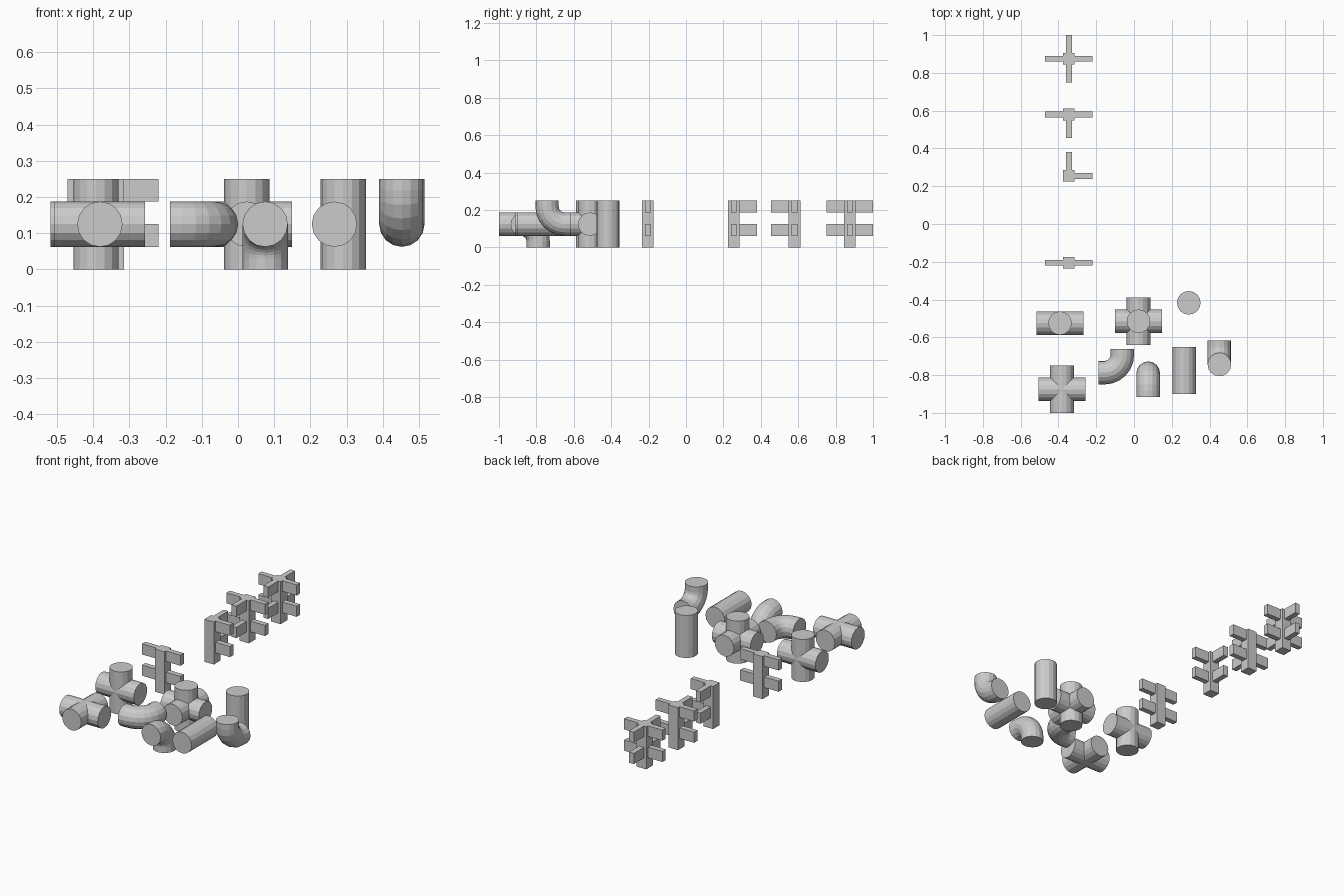
import bpy, bmesh
from math import sin, cos, pi
from mathutils import Vector

if "Cube" in bpy.data.objects:
    bpy.data.objects.remove(bpy.data.objects["Cube"])

H = 0.125        # half of one module
R = 0.0625       # pipe radius
N = 16           # pipe sides
BEND = 0.094     # elbow centreline radius
AX = {'x': Vector((1, 0, 0)), 'y': Vector((0, 1, 0)), 'z': Vector((0, 0, 1))}


def direction(code):
    return AX[code[1]] * (1 if code[0] == '+' else -1)


def finish(bm, name, x, y, z=H):
    bmesh.ops.remove_doubles(bm, verts=bm.verts, dist=1e-5)
    bmesh.ops.recalc_face_normals(bm, faces=bm.faces)
    mesh = bpy.data.meshes.new(name)
    bm.to_mesh(mesh)
    bm.free()
    ob = bpy.data.objects.new(name, mesh)
    ob.location = (x, y, z)
    bpy.context.collection.objects.link(ob)


def skin(bm, rings, cap_start=True):
    vs = [[bm.verts.new(p) for p in ring] for ring in rings]
    for a, b in zip(vs, vs[1:]):
        for i in range(N):
            j = (i + 1) % N
            bm.faces.new((a[i], a[j], b[j], b[i]))
    if cap_start:
        bm.faces.new(vs[0])
    bm.faces.new(vs[-1])


# Pipes running through along one or more axes, mitred where they cross
def pipe(name, axes, x, y):
    bm = bmesh.new()
    if len(axes) == 1:
        d = AX[axes]
        u, v = [AX[k] for k in 'xyz' if k != axes]
        circle = [R * (cos(2*pi*i/N) * u + sin(2*pi*i/N) * v) for i in range(N)]
        skin(bm, [[p - d*H for p in circle], [p + d*H for p in circle]])
    else:
        for k in axes:
            u, v = [AX[o] for o in 'xyz' if o != k]
            circle = [R * (cos(2*pi*i/N) * u + sin(2*pi*i/N) * v) for i in range(N)]
            others = [AX[o] for o in axes if o != k]
            for s in (-1, 1):
                d = AX[k] * s
                inner = [p + d * max(abs(p.dot(o)) for o in others) for p in circle]
                skin(bm, [inner, [p + d*H for p in circle]], cap_start=False)
    finish(bm, name, x, y)


# Elbow joining two perpendicular directions
def elbow(name, a, b, x, y, steps=6):
    a, b = direction(a), direction(b)
    side = a.cross(b)
    stations = [(a*H, 0)]
    for i in range(steps + 1):
        t = pi/2 * i / steps
        stations.append(((a + b)*BEND - BEND*(cos(t)*b + sin(t)*a), t))
    stations.append((b*H, pi/2))
    rings = []
    for c, t in stations:
        out = -(cos(t)*b + sin(t)*a)
        rings.append([c + R*(cos(2*pi*i/N)*out + sin(2*pi*i/N)*side) for i in range(N)])
    bm = bmesh.new()
    skin(bm, rings)
    finish(bm, name, x, y)


def box(bm, lo, hi):
    vs = bmesh.ops.create_cube(bm, size=1)['verts']
    for v in vs:
        v.co = Vector([(l + h)/2 + c*(h - l) for l, h, c in zip(lo, hi, v.co)])


# Fence module: square post with two rails per arm
def fence(name, arms, y, x=-0.345, post=0.031, rail=0.0155):
    bm = bmesh.new()
    box(bm, (-post, -post, 0), (post, post, 0.25))
    for code in arms:
        d = direction(code)
        w = Vector((abs(d.y), abs(d.x), 0)) * rail
        p, q = d*post, d*H
        for z in (0.0625, 0.1875):
            lo = [min(m, n) - e for m, n, e in zip(p, q, w)]
            hi = [max(m, n) + e for m, n, e in zip(p, q, w)]
            lo[2], hi[2] = z, z + 0.0625
            box(bm, lo, hi)
    bmesh.ops.recalc_face_normals(bm, faces=bm.faces)
    finish(bm, name, x, y, 0)


fence("fence_cross", ('+x', '-x', '+y', '-y'), 0.875)
fence("fence_tee", ('+x', '-x', '-y'), 0.58)
fence("fence_corner", ('+x', '+y'), 0.255)
fence("fence_straight", ('+x', '-x'), -0.205)

pipe("pipe_cross_vertical", 'xz', -0.392, -0.525)
pipe("pipe_cross_flat", 'xy', -0.381, -0.875)
pipe("pipe_six_way", 'xyz', 0.024, -0.515)
pipe("pipe_upright", 'z', 0.29, -0.417)
pipe("pipe_straight", 'y', 0.266, -0.775)

elbow("elbow_flat", '-x', '+y', -0.062, -0.787)
elbow("elbow_down", '-y', '-z', 0.075, -0.79)
elbow("elbow_up", '+z', '+y', 0.452, -0.743)
